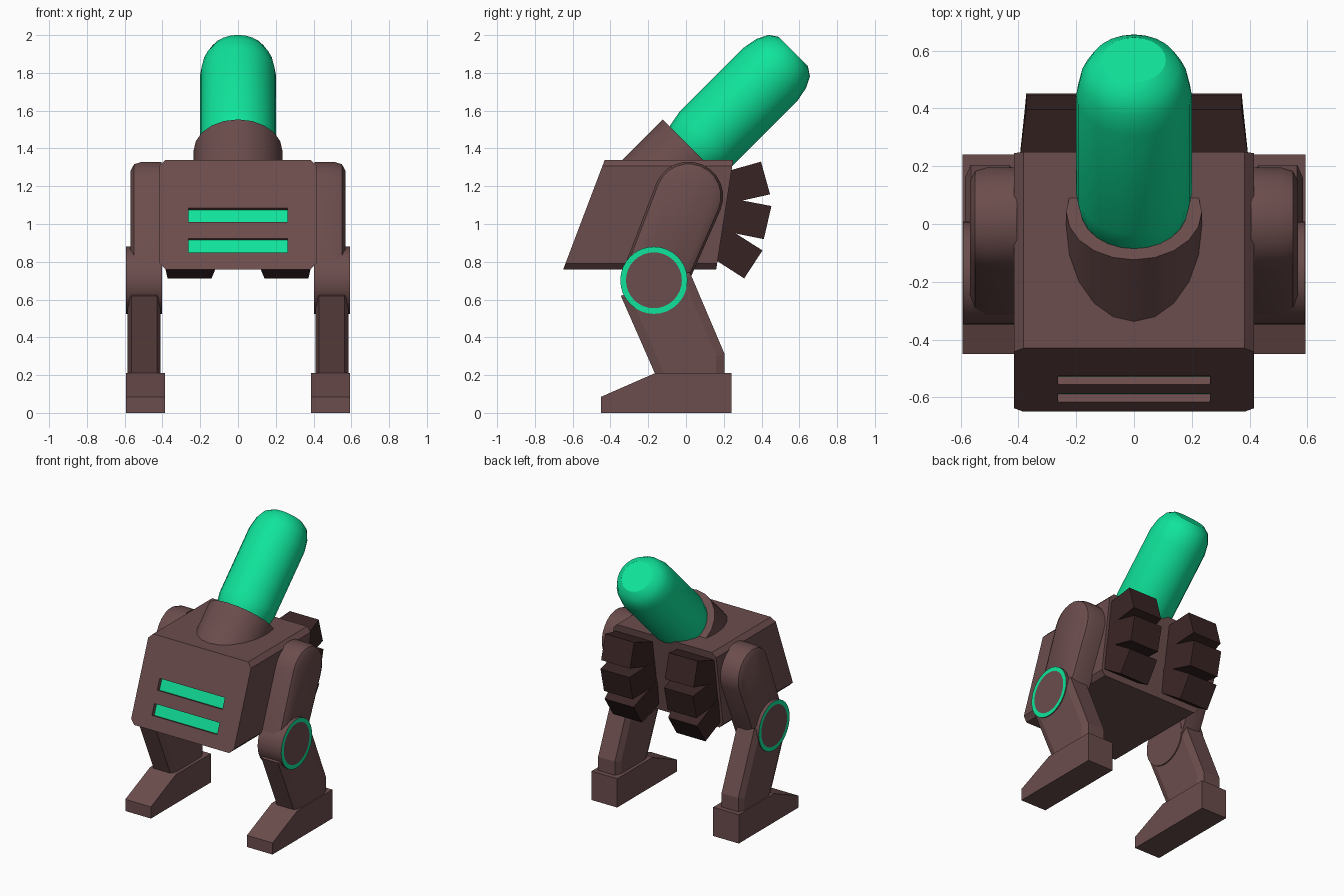
import bpy, bmesh, math
from mathutils import Vector, Matrix

cube = bpy.data.objects.get("Cube")
if cube:
    bpy.data.objects.remove(cube, do_unlink=True)


def material(name, rgb):
    m = bpy.data.materials.new(name)
    m.use_nodes = True
    m.diffuse_color = (*rgb, 1)
    m.node_tree.nodes["Principled BSDF"].inputs["Base Color"].default_value = (*rgb, 1)
    return m


BROWN = material("brown shell", (0.150, 0.074, 0.074))
DARK = material("dark brown", (0.042, 0.018, 0.018))
GREEN = material("bright green", (0.005, 0.775, 0.328))


def loft(name, rings, mats, green_band=None, smooth=False):
    """Skin a list of equal-length point rings and close both ends."""
    bm = bmesh.new()
    loops = [[bm.verts.new(p) for p in ring] for ring in rings]
    n = len(loops[0])
    for band, (a, b) in enumerate(zip(loops, loops[1:])):
        for i in range(n):
            j = (i + 1) % n
            face = bm.faces.new((a[i], a[j], b[j], b[i]))
            face.material_index = int(band == green_band)
    bm.faces.new(loops[0][::-1])
    bm.faces.new(loops[-1])
    bmesh.ops.recalc_face_normals(bm, faces=bm.faces)
    mesh = bpy.data.meshes.new(name)
    bm.to_mesh(mesh)
    bm.free()
    for m in mats:
        mesh.materials.append(m)
    obj = bpy.data.objects.new(name, mesh)
    bpy.context.collection.objects.link(obj)
    if smooth:
        activate(obj)
        bpy.ops.object.shade_smooth_by_angle(angle=math.radians(32))
    return obj


def activate(obj):
    bpy.ops.object.select_all(action='DESELECT')
    obj.select_set(True)
    bpy.context.view_layer.objects.active = obj


def inset(points, d):
    """Shrink a convex counter-clockwise outline by d."""
    pts = [Vector(p) for p in points]
    out = []
    for i, p in enumerate(pts):
        e1 = (p - pts[i - 1]).normalized()
        e2 = (pts[(i + 1) % len(pts)] - p).normalized()
        n1, n2 = Vector((-e1.y, e1.x)), Vector((-e2.y, e2.x))
        out.append(p + (n1 + n2) * d / (1 + n1.dot(n2)))
    return out


def side_prism(name, side, outline, levels, mats=(BROWN,), **kw):
    """Stack a (y, z) outline along x; levels are (x, inset)."""
    rings = [[(side * x, p[0], p[1]) for p in inset(outline, d)] for x, d in levels]
    return loft(name, rings, mats, **kw)


def arc(cy, cz, r, start, end, steps):
    angles = [math.radians(start + (end - start) * i / steps) for i in range(steps + 1)]
    return [(cy + r * math.cos(a), cz + r * math.sin(a)) for a in angles]


# Body: chamfered cross-section with sloping front and back
W, C, LOW, HIGH = 0.415, 0.032, 0.76, 1.34
section = [(-W + C, LOW), (W - C, LOW), (W, LOW + C), (W, HIGH - C),
           (W - C, HIGH), (-W + C, HIGH), (-W, HIGH - C), (-W, LOW + C)]


def front_y(z):
    return -0.65 + 0.22 * (z - LOW) / (HIGH - LOW)


def back_y(z):
    return 0.16 + 0.09 * (z - LOW) / (HIGH - LOW)


body = loft("body", [[(x, f(z), z) for x, z in section] for f in (front_y, back_y)], [BROWN])

# Recessed front vents with green plates at the bottom
slope = math.atan2(0.22, HIGH - LOW)


def tilted_box(name, z, depth_from, depth_to, mat):
    turn = Matrix.Rotation(-slope, 3, 'X')
    centre = Vector((0, front_y(z), z))
    rings = []
    for d in (depth_from, depth_to):
        rings.append([centre + turn @ Vector((x, d, h))
                      for x, h in ((-0.263, -0.04), (0.263, -0.04), (0.263, 0.04), (-0.263, 0.04))])
    return loft(name, rings, [mat])


for label, z in (("upper", 1.047), ("lower", 0.887)):
    cutter = tilted_box("vent_cutter", z, -0.05, 0.035, BROWN)
    cutter.hide_render = True
    activate(body)
    cut = body.modifiers.new("vent", 'BOOLEAN')
    cut.object, cut.operation, cut.solver = cutter, 'DIFFERENCE', 'EXACT'
    bpy.ops.object.modifier_apply(modifier=cut.name)
    bpy.data.objects.remove(cutter, do_unlink=True)
    tilted_box(label + "_vent_light", z, 0.029, 0.036, GREEN)


# Collar and glowing tube on one axis leaning backwards
def turned(name, profile, mat, sides):
    along = Vector((0, 1, 1)).normalized()
    up = Vector((0, -1, 1)).normalized()
    origin = Vector((0, -0.6725, 0.6725))
    rings = []
    for s, r in profile:
        turns = [math.tau * i / sides for i in range(sides)]
        rings.append([origin + along * s + up * r * math.cos(a) + Vector((r * math.sin(a), 0, 0))
                      for a in turns])
    return loft(name, rings, [mat], smooth=True)


turned("collar", [(0.65, 0.235), (1.011, 0.235)], BROWN, 20)
shoulder = [(0, 0.11), (0.03, 0.155), (0.09, 0.185), (0.17, 0.2)]
turned("glow_tube", [(0.93 + d, r) for d, r in shoulder]
       + [(1.754 - d, r) for d, r in reversed(shoulder)], GREEN, 24)

# Legs and rear exhaust blocks, mirrored
KNEE = (-0.17, 0.702)
HIP = (0.013, 1.146)
lean = math.degrees(math.atan2(HIP[1] - KNEE[1], HIP[0] - KNEE[0]))
thigh = (arc(*HIP, 0.184, lean - 90, lean + 90, 12)
         + arc(*KNEE, 0.172, lean + 90, lean + 270, 12))
shin = [(-0.165, 0.21), (-0.12, 0.12), (0.205, 0.12), (0.205, 0.31), (0.02, 0.745), (-0.345, 0.62)]
foot = [(-0.45, 0), (0.24, 0), (0.24, 0.21), (-0.165, 0.21), (-0.45, 0.085)]
# Each block: root top, root bottom, outer top, outer bottom in (y, z)
blocks = {
    "top": ((0.22, 1.28), (0.19, 1.10), (0.397, 1.33), (0.445, 1.157)),
    "middle": ((0.19, 1.145), (0.16, 0.97), (0.452, 1.095), (0.412, 0.92)),
    "bottom": ((0.20, 0.99), (0.14, 0.82), (0.405, 0.86), (0.308, 0.712)),
}

for side, tag in ((1, "left"), (-1, "right")):
    side_prism(tag + "_upper_leg", side, thigh,
               [(0.405, 0), (0.51, 0), (0.55, 0.012), (0.568, 0.045)], smooth=True)
    side_prism(tag + "_lower_leg", side, shin,
               [(0.41, 0.045), (0.43, 0), (0.565, 0), (0.585, 0.045)])
    side_prism(tag + "_foot", side, foot, [(0.387, 0), (0.594, 0)])
    # Knee disc with a green rim on its outer face
    side_prism(tag + "_knee", side, arc(*KNEE, 0.178, 0, 348.75, 31),
               [(0.402, 0), (0.592, 0), (0.592, 0.03)], (BROWN, GREEN),
               green_band=1, smooth=True)
    for label, (rt, rb, ot, ob) in blocks.items():
        rings = []
        for (top, bottom), (x0, x1) in (((rt, rb), (0.095, 0.397)), ((ot, ob), (0.14, 0.373))):
            rings.append([(side * x0, *top), (side * x1, *top),
                          (side * x1, *bottom), (side * x0, *bottom)])
        loft(f"{tag}_{label}_exhaust_block", rings, [DARK])
